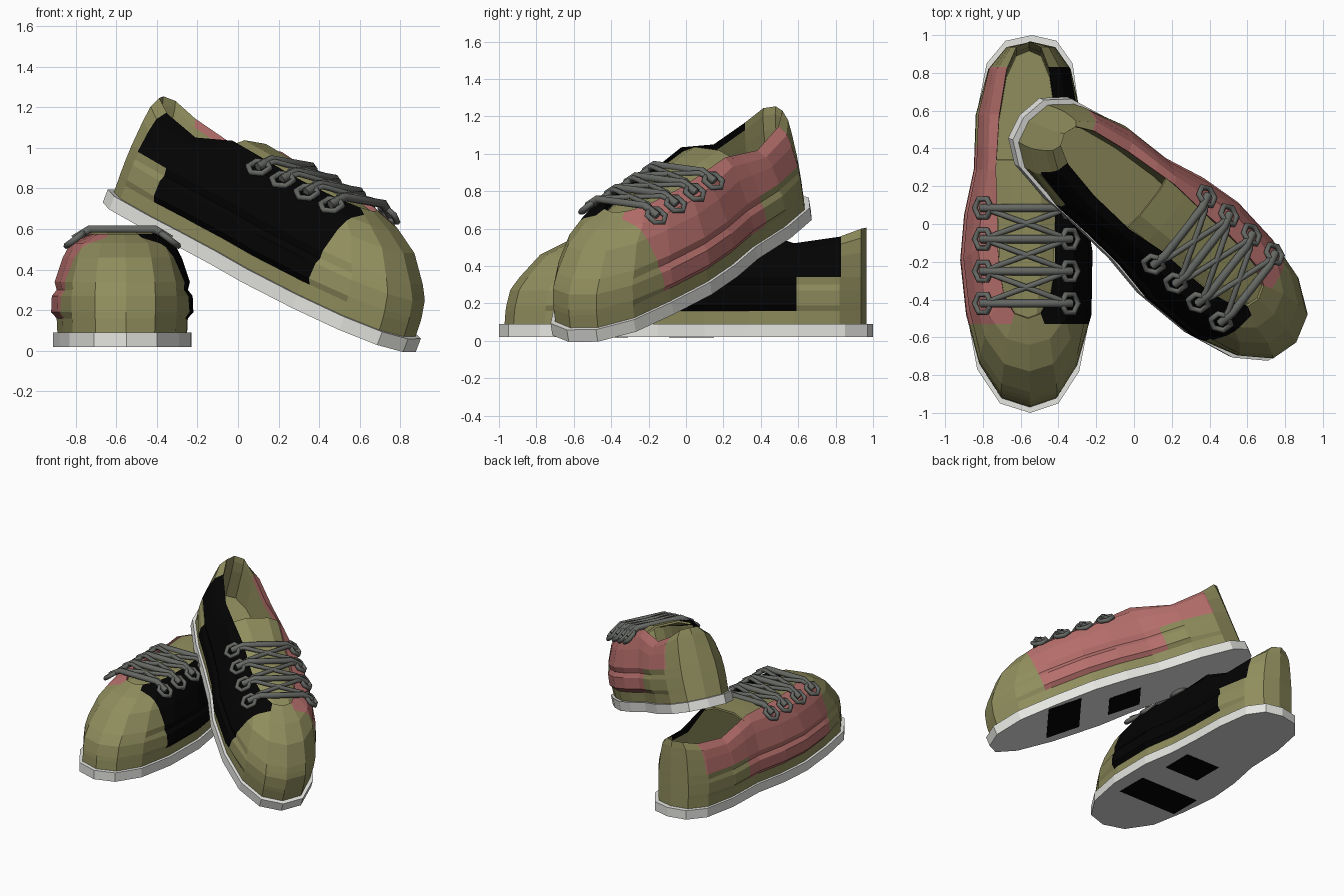
import bpy, bmesh, math
from mathutils import Matrix, Vector

cube = bpy.data.objects.get("Cube")
if cube:
    bpy.data.objects.remove(cube, do_unlink=True)


def material(name, r, g, b):
    m = bpy.data.materials.new(name)
    m.use_nodes = True
    m.diffuse_color = (r, g, b, 1)
    bsdf = m.node_tree.nodes["Principled BSDF"]
    bsdf.inputs["Base Color"].default_value = (r, g, b, 1)
    bsdf.inputs["Roughness"].default_value = 0.8
    return m


OLIVE = material("olive canvas", 0.28, 0.27, 0.11)
PINK = material("dusty pink", 0.47, 0.16, 0.15)
BLACK = material("black", 0.001, 0.001, 0.001)
WHITE = material("sole rim white", 0.79, 0.79, 0.76)
GREY = material("sole grey", 0.68, 0.68, 0.68)
LACE = material("lace grey", 0.13, 0.137, 0.125)

# Plan outline of the sole, counter-clockwise from above
OUTLINE = [(.03, 1), (.16, .97), (.245, .85), (.28, .6), (.285, .35), (.3, .1),
           (.34, -.15), (.335, -.5), (.28, -.78), (.17, -.95), (.02, -1),
           (-.14, -.95), (-.26, -.77), (-.31, -.5), (-.34, -.2), (-.32, .05),
           (-.27, .3), (-.26, .6), (-.21, .85), (-.11, .97)][::-1]

# Upper levels: height, width factor, side panel bulge, toe reach
LEVELS = [(.09, .94, 0, .97), (.16, .95, 0, .965), (.19, .96, .07, .96),
          (.27, .96, .06, .94), (.3, .95, 0, .92), (.34, .94, .04, .89),
          (.46, .84, .02, .78), (.53, .74, .01, .64), (.575, 0, 0, .5)]
COLLAR = [(0, .575), (.33, .6), (.6, .515), (.8, .55), (.88, .575), (.95, .605)]
RIM = [(0, .45), (.35, .62), (.6, .55), (.8, .5), (1, .48)]


def interp(table, t):
    if t <= table[0][0]:
        return table[0][1]
    for (a, va), (b, vb) in zip(table, table[1:]):
        if t <= b:
            return va + (vb - va) * (t - a) / (b - a)
    return table[-1][1]


def level_ring(z, width, bulge, reach):
    ring = []
    for x, y in OUTLINE:
        rim = interp(RIM, y)
        w = max(width, rim + .08) if width else rim
        if -.7 < y < .7:
            w += bulge
        yy = y * (reach if y < 0 else .965)
        top = interp(COLLAR, yy)
        zz = z if z < .35 else .34 + (z - .34) * (top - .34) / (.575 - .34)
        ring.append((x * w, yy, zz))
    return ring


def loft(bm, rings, closed=True, caps=(False, False)):
    vs = [[bm.verts.new(p) for p in r] for r in rings]
    n = len(vs[0])
    for a, b in zip(vs, vs[1:]):
        for i in range(n if closed else n - 1):
            j = (i + 1) % n
            bm.faces.new((a[i], a[j], b[j], b[i]))
    if caps[0]:
        bm.faces.new(vs[0][::-1])
    if caps[1]:
        bm.faces.new(vs[-1])


def finish(bm, name, matrix, mats):
    bm.transform(matrix)
    if matrix.determinant() < 0:
        bmesh.ops.reverse_faces(bm, faces=bm.faces[:])
    me = bpy.data.meshes.new(name)
    bm.to_mesh(me)
    bm.free()
    for m in mats:
        me.materials.append(m)
    ob = bpy.data.objects.new(name, me)
    bpy.context.collection.objects.link(ob)
    return ob


def tubes(name, paths, radius, matrix, cyclic=False):
    cu = bpy.data.curves.new(name, "CURVE")
    cu.dimensions = "3D"
    cu.bevel_depth = radius
    cu.bevel_resolution = 1
    cu.use_fill_caps = not cyclic
    for path in paths:
        sp = cu.splines.new("POLY")
        sp.points.add(len(path) - 1)
        sp.use_cyclic_u = cyclic
        for pt, co in zip(sp.points, path):
            pt.co = (*(matrix @ Vector(co)), 1)
    cu.materials.append(LACE)
    ob = bpy.data.objects.new(name, cu)
    bpy.context.collection.objects.link(ob)
    bpy.ops.object.select_all(action="DESELECT")
    ob.select_set(True)
    bpy.context.view_layer.objects.active = ob
    bpy.ops.object.convert(target="MESH")


def panel_index(c):
    # 0 olive, 1 pink on the -x side, 2 black on the +x side
    if not (-.53 < c.y < .83 and c.z > .16 and abs(c.x) > .08):
        return 0
    if c.y > (.59 if c.x > 0 else .41) and c.z < .34:
        return 0
    return 2 if c.x > 0 else 1


def shoe(side, matrix):
    # Sole slab: pale rim, grey underside
    bm = bmesh.new()
    loft(bm, [[(x, y, z) for x, y in OUTLINE] for z in (.02, .09)], caps=(True, True))
    bm.normal_update()
    for f in bm.faces:
        f.material_index = int(f.normal.z < -.5)
    finish(bm, side + "_sole", matrix, [WHITE, GREY])

    # Black grip patches under the sole
    bm = bmesh.new()
    for x0, x1, y0, y1 in ((-.27, .23, -.56, -.31), (-.09, .2, -.09, .15)):
        ring = [(x0, y0), (x1, y0), (x1, y1), (x0, y1)]
        loft(bm, [[(x, y, z) for x, y in ring] for z in (.018, .022)], caps=(True, True))
    finish(bm, side + "_grip_patches", matrix, [BLACK])

    # Upper with coloured side panels cut along straight seams
    bm = bmesh.new()
    loft(bm, [level_ring(*lv) for lv in LEVELS])
    for y in (-.53, .41, .59, .83):
        bmesh.ops.bisect_plane(bm, geom=bm.verts[:] + bm.edges[:] + bm.faces[:],
                               plane_co=(0, y, 0), plane_no=(0, 1, 0))
    for f in bm.faces:
        f.material_index = panel_index(f.calc_center_median())
    finish(bm, side + "_upper", matrix, [OLIVE, PINK, BLACK])

    # Lining and insole, the panel colours folding over the collar edge
    rim = level_ring(*LEVELS[-1])
    bm = bmesh.new()
    loft(bm, [rim, [(x, y * .985, z - .04) for x, y, z in rim],
              [(x, y * .97, z - .12) for x, y, z in rim],
              [(x, y * .95, .25) for x, y, z in rim]], caps=(False, True))
    bm.faces.ensure_lookup_table()
    for f in bm.faces[:len(rim)]:
        f.material_index = panel_index(f.calc_center_median())
    finish(bm, side + "_lining", matrix, [OLIVE, PINK, BLACK])

    # Tongue
    bm = bmesh.new()
    rows = []
    for y, w, z in ((-.53, .1, .55), (-.3, .14, .575), (0, .15, .59),
                    (.2, .16, .605), (.34, .17, .61)):
        rows.append([(-w, y, z - .035), (-w / 2, y, z), (w / 2, y, z), (w, y, z - .035)])
    loft(bm, rows, closed=False)
    tongue = finish(bm, side + "_tongue", matrix, [OLIVE])
    solid = tongue.modifiers.new("thickness", "SOLIDIFY")
    solid.thickness = .015

    # Eyelets, straight laces and crossed laces
    ys = (.085, -.08, -.25, -.42)
    rings, bars, crosses = [], [], []
    for y in ys:
        for s in (-1, 1):
            ring = []
            for k in range(6):
                a = k * math.pi / 3
                u = .055 * math.cos(a)
                ring.append((s * (.23 + u * .8), y + .055 * math.sin(a), .55 - u * .6))
            rings.append(ring)
        bars.append([(-.24, y, .55), (-.16, y, .6), (.16, y, .6), (.24, y, .55)])
    for a, b in zip(ys, ys[1:]):
        for s in (-1, 1):
            crosses.append([(s * .22, a, .56), (s * .16, a * .85 + b * .15, .598),
                            (-s * .16, a * .15 + b * .85, .598), (-s * .22, b, .56)])
    tubes(side + "_eyelets", rings, .016, matrix, cyclic=True)
    tubes(side + "_straight_laces", bars, .022, matrix)
    tubes(side + "_crossed_laces", crosses, .015, matrix)


# Flat shoe
shoe("flat_shoe", Matrix.Translation((-.57, 0, 0)))

# Mirrored shoe, its heel propped on the flat one
heelward = Vector((-.707, .605, .366)).normalized()
up = Vector((.351, -.148, .924))
up = (up - heelward * up.dot(heelward)).normalized()
across = heelward.cross(up)
turn = Matrix((across, heelward, up)).transposed().to_4x4()
place = Matrix.Translation(Vector((.118, -.006, .358)) - up * .02)
shoe("propped_shoe", place @ turn @ Matrix.Scale(-1, 4, (1, 0, 0)))
